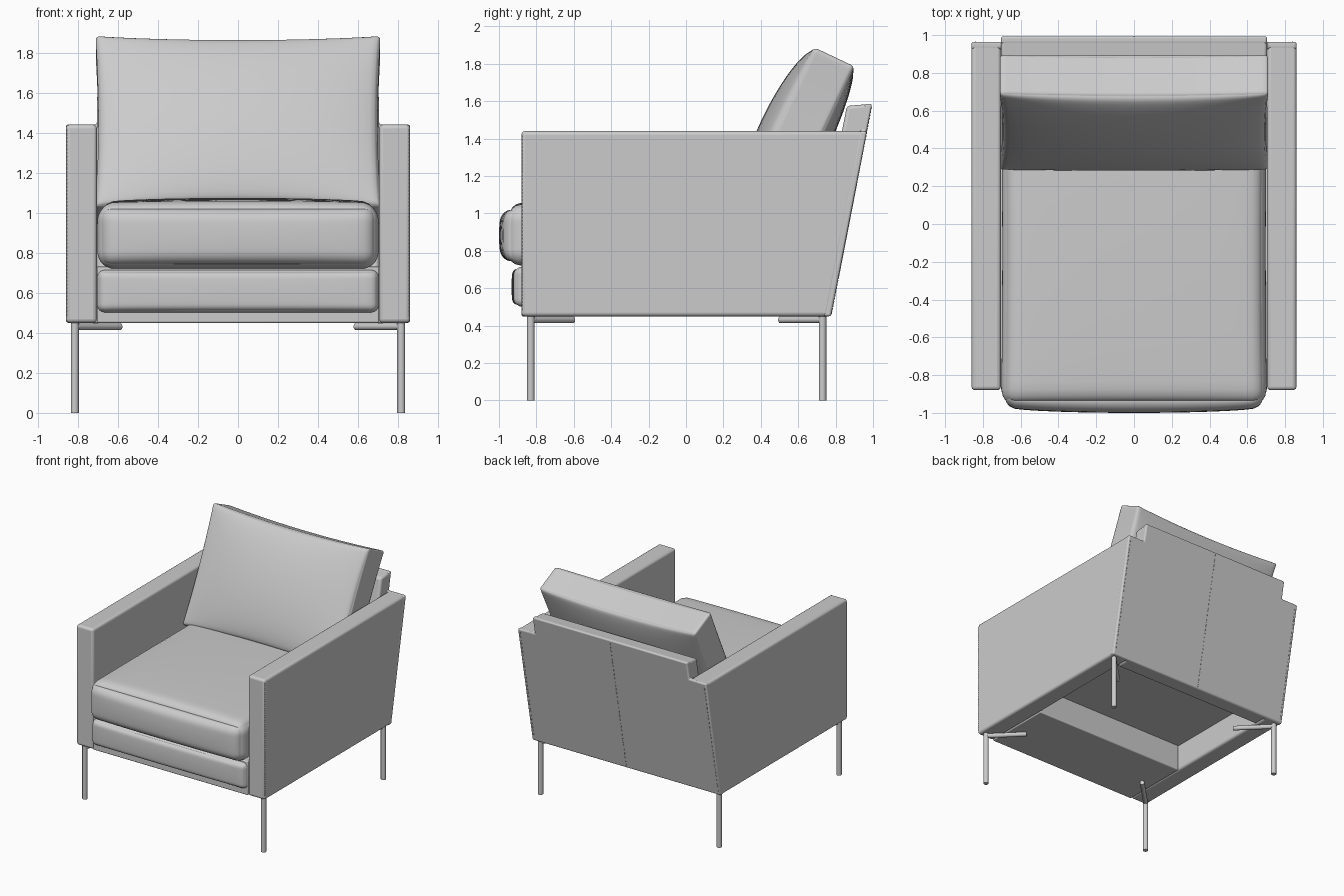
import bpy, bmesh, math
from mathutils import Vector, Matrix

if "Cube" in bpy.data.objects:
    bpy.data.objects.remove(bpy.data.objects["Cube"])

HW, ARM_IN, FLOOR, ARM_TOP, BACK_TOP = 0.86, 0.705, 0.45, 1.44, 1.585


def back_y(z):
    """Outer surface of the raked back."""
    return 0.775 + 0.194 * (z - FLOOR)


def finish(name, bm, bevel=0.0):
    bmesh.ops.recalc_face_normals(bm, faces=bm.faces)
    me = bpy.data.meshes.new(name)
    bm.to_mesh(me)
    bm.free()
    ob = bpy.data.objects.new(name, me)
    bpy.context.collection.objects.link(ob)
    if bevel:
        m = ob.modifiers.new("soft_edges", 'BEVEL')
        m.width, m.segments = bevel, 4
        m.limit_method, m.angle_limit = 'ANGLE', math.radians(30)
    bpy.ops.object.select_all(action='DESELECT')
    ob.select_set(True)
    bpy.context.view_layer.objects.active = ob
    bpy.ops.object.shade_smooth_by_angle(angle=math.radians(40))
    return ob


def prism(name, pts, offset, bevel=0.0):
    """Extrude a planar outline along an offset vector."""
    bm = bmesh.new()
    face = bm.faces.new([bm.verts.new(p) for p in pts])
    ext = bmesh.ops.extrude_face_region(bm, geom=[face])
    vs = [g for g in ext['geom'] if isinstance(g, bmesh.types.BMVert)]
    bmesh.ops.translate(bm, verts=vs, vec=offset)
    return finish(name, bm, bevel)


def cushion(name, half, radius, matrix, bulge_pos=(0, 0, 0), bulge_neg=(0, 0, 0),
            pinch=(0, 0), power=0.7):
    """Rounded box with crowned faces and optionally drawn-in sides."""
    bm = bmesh.new()
    bmesh.ops.create_cube(bm, size=2)
    bmesh.ops.subdivide_edges(bm, edges=bm.edges[:], cuts=27, use_grid_fill=True)
    for v in bm.verts:
        c = [math.sin(max(-1, min(1, k)) * math.pi / 2) for k in v.co]
        p = Vector([c[i] * half[i] for i in range(3)])
        q = Vector([max(radius - half[i], min(half[i] - radius, p[i])) for i in range(3)])
        p = q + (p - q).normalized() * radius
        for i in range(3):
            a, b = c[(i + 1) % 3], c[(i + 2) % 3]
            crown = max(0, (1 - a * a) * (1 - b * b)) ** power
            p[i] += c[i] * crown * (bulge_pos[i] if c[i] > 0 else bulge_neg[i])
        p.x *= 1 - pinch[0] * (1 - c[1] ** 2)
        p.y *= 1 - pinch[1] * (1 - c[0] ** 2)
        v.co = p
    bm.transform(matrix)
    return finish(name, bm)


def rod(bm, a, b, r):
    a, b = Vector(a), Vector(b)
    d = b - a
    m = Matrix.Translation((a + b) / 2) @ d.to_track_quat('Z', 'Y').to_matrix().to_4x4()
    bmesh.ops.create_cone(bm, cap_ends=True, segments=24, radius1=r, radius2=r,
                          depth=d.length, matrix=m)


def stitches(name, a, b, count):
    """Row of tiny thread dashes."""
    a, b = Vector(a), Vector(b)
    d = (b - a) / count
    rot = d.to_track_quat('Z', 'Y').to_matrix().to_4x4()
    bm = bmesh.new()
    for i in range(count):
        m = Matrix.Translation(a + d * (i + 0.5)) @ rot
        bmesh.ops.create_cube(bm, size=1, matrix=m @ Matrix.Diagonal((0.005, 0.005, d.length * 0.6, 1)))
    return finish(name, bm)


# Arms, with legs and edge stitching on each side
for s, side in ((1, "right"), (-1, "left")):
    outline = [(-0.88, FLOOR), (-0.88, ARM_TOP),
               (back_y(ARM_TOP) - 0.015, ARM_TOP), (back_y(FLOOR) - 0.015, FLOOR)]
    prism(side + "_arm", [(s * ARM_IN, y, z) for y, z in outline],
          (s * (HW - ARM_IN), 0, 0), 0.02)
    stitches(side + "_arm_stitching", (s * 0.855, -0.872, 0.48), (s * 0.855, -0.872, 1.42), 50)
    stitches(side + "_back_stitching", (s * 0.84, back_y(0.48), 0.48),
             (s * 0.84, back_y(1.42), 1.42), 50)
    for y, d, end in ((-0.83, 1, "front"), (0.73, -1, "back")):
        bm = bmesh.new()
        rod(bm, (s * 0.815, y, 0), (s * 0.815, y, FLOOR), 0.02)
        rod(bm, (s * 0.815, y, 0.431), (s * 0.59, y + d * 0.225, 0.431), 0.018)
        finish(f"{end}_{side}_leg", bm)

# Raked back: padded panel between the arms, plus the full-width outer cover
prism("back_panel",
      [(-ARM_IN, back_y(FLOOR) - 0.135, FLOOR), (-ARM_IN, back_y(FLOOR) - 0.01, FLOOR),
       (-ARM_IN, back_y(BACK_TOP) - 0.01, BACK_TOP), (-ARM_IN, back_y(BACK_TOP) - 0.135, BACK_TOP - 0.01)],
      (2 * ARM_IN, 0, 0), 0.018)
cover = [(HW, FLOOR), (HW, ARM_TOP), (ARM_IN, ARM_TOP), (ARM_IN, BACK_TOP)]
cover += [(-x, z) for x, z in reversed(cover)]
prism("back_cover", [(x, back_y(z), z) for x, z in cover], (0, -0.04, 0), 0.012)
stitches("back_centre_stitching", (0, back_y(0.46), 0.46), (0, back_y(1.57), 1.57), 60)

# Seat base: deep front rail and the raised underside behind it
prism("front_rail", [(-ARM_IN, -0.88, FLOOR), (-ARM_IN, -0.88, 0.73),
                     (-ARM_IN, -0.30, 0.73), (-ARM_IN, -0.30, FLOOR)],
      (2 * ARM_IN, 0, 0), 0.008)
prism("seat_base", [(-ARM_IN, -0.31, 0.67), (-ARM_IN, -0.31, 0.73),
                    (-ARM_IN, 0.72, 0.73), (-ARM_IN, 0.72, 0.67)], (2 * ARM_IN, 0, 0))

# Upholstery: front roll, seat cushion and leaning back cushion
cushion("front_roll", (0.703, 0.16, 0.107), 0.04,
        Matrix.Translation((0, -0.755, 0.608)), bulge_neg=(0, 0.018, 0), power=0.4)
cushion("seat_cushion", (0.703, 0.83, 0.162), 0.085,
        Matrix.Translation((0, -0.13, 0.882)),
        bulge_pos=(0, 0, 0.03), bulge_neg=(0, 0.04, 0), pinch=(0.008, 0), power=0.45)
cushion("back_cushion", (0.712, 0.472, 0.118), 0.02,
        Matrix.Translation((0, 0.592, 1.411)) @ Matrix.Rotation(math.radians(64.7), 4, 'X'),
        bulge_pos=(0, 0.0, 0.09), bulge_neg=(0, 0, 0.06), pinch=(0.02, 0.05), power=0.6)
